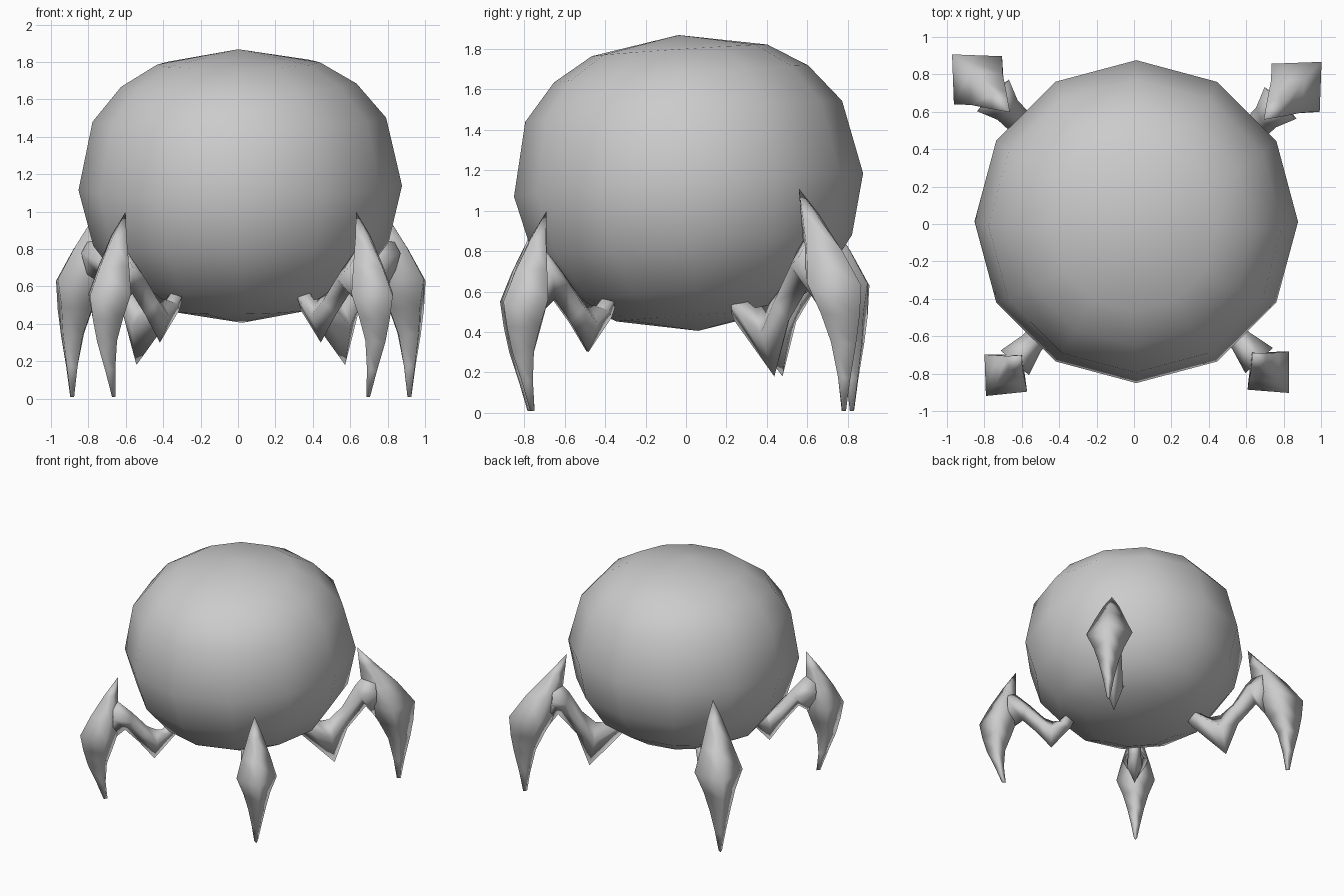
import bpy, bmesh, math
from mathutils import Vector, Matrix

if "Cube" in bpy.data.objects:
    bpy.data.objects.remove(bpy.data.objects["Cube"])

grey = bpy.data.materials.new("plain grey")
grey.diffuse_color = (0.6, 0.6, 0.6, 1)
grey.use_nodes = True
grey.node_tree.nodes["Principled BSDF"].inputs["Base Color"].default_value = grey.diffuse_color


def loft(bm, rings):
    """Skin a list of closed rings; a one-point ring makes a tip."""
    loops = [[bm.verts.new(p) for p in ring] for ring in rings]
    for a, b in zip(loops, loops[1:]):
        n = max(len(a), len(b))
        for i in range(n):
            j = (i + 1) % n
            if len(a) == 1:
                bm.faces.new((a[0], b[j], b[i]))
            elif len(b) == 1:
                bm.faces.new((a[i], a[j], b[0]))
            else:
                bm.faces.new((a[i], a[j], b[j], b[i]))
    for end in (loops[0], loops[-1]):
        if len(end) > 2:
            bm.faces.new(end)


def finish(name, bm, matrix):
    bmesh.ops.recalc_face_normals(bm, faces=bm.faces)
    mesh = bpy.data.meshes.new(name)
    bm.to_mesh(mesh)
    bm.free()
    mesh.transform(matrix)
    mesh.materials.append(grey)
    mesh.shade_smooth()
    obj = bpy.data.objects.new(name, mesh)
    bpy.context.collection.objects.link(obj)
    return obj


# Round body: twelve-sided lathe, tilted a little forward
profile = [(0, .733), (.435, .657), (.63, .54), (.785, .355), (.865, -.01),
           (.79, -.31), (.62, -.54), (.40, -.66), (0, -.733)]
bm = bmesh.new()
rings = []
for r, z in profile:
    count = 12 if r else 1
    rings.append([Vector((r * math.cos(i * math.tau / 12),
                          r * math.sin(i * math.tau / 12), z)) for i in range(count)])
loft(bm, rings)
finish("body", bm, Matrix.Translation((.012, .012, 1.137))
       @ Matrix.Rotation(math.radians(3.8), 4, 'X') @ Matrix.Rotation(-.014, 4, 'Y'))

# Blade sections: height, outer reach, middle reach, inner reach, half width
front_blade = [(.86, 1.04, .99, .935, .055), (.70, 1.145, 1.03, .93, .108),
               (.55, 1.225, 1.063, .93, .151), (.42, 1.20, 1.07, .975, .10),
               (.30, 1.165, 1.08, 1.02, .066), (.15, 1.10, 1.06, 1.03, .036),
               (.01, 1.045, 1.03, 1.015, .013)]
back_blade = [(.97, 1.02, .97, .90, .06), (.80, 1.19, 1.06, .92, .12),
              (.63, 1.322, 1.126, .96, .182), (.48, 1.31, 1.16, 1.05, .12),
              (.34, 1.285, 1.19, 1.12, .08), (.17, 1.245, 1.20, 1.16, .042),
              (.01, 1.215, 1.20, 1.185, .013)]
# Arm sections: top reach, top height, bottom reach, bottom height, half width
front_arm = [(.99, .85, .99, .48, .10), (.83, .70, .88, .56, .065), (.71, .57, .775, .45, .06),
             (.64, .535, .655, .30, .06), (.60, .53, .50, .47, .05), (.54, .59, .46, .56, .05)]
back_arm = [(1.0, .95, 1.03, .52, .12), (.87, .80, .95, .62, .075), (.77, .63, .81, .45, .07),
            (.67, .535, .714, .18, .07), (.58, .52, .44, .45, .06), (.51, .56, .39, .53, .06)]


def leg(name, degrees, shift, blade, tip, arm):
    place = Matrix.Translation((*shift, 0)) @ Matrix.Rotation(math.radians(degrees), 4, 'Z')
    # Curved blade with a diamond section
    bm = bmesh.new()
    loft(bm, [[Vector((tip[0], 0, tip[1]))]] + [
        [Vector(p) for p in ((o, 0, z), (m, w, z + .01), (i, 0, z), (m, -w, z + .01))]
        for z, o, m, i, w in blade])
    finish(name + "_blade", bm, place)
    # Inner arm with a knee spike pointing down
    bm = bmesh.new()
    rings = []
    for tr, tz, br, bz, w in arm:
        mid = Vector((tr, 0, tz)).lerp(Vector((br, 0, bz)), .4)
        side = Vector((0, w, 0))
        rings.append([Vector((tr, 0, tz)), mid + side, Vector((br, 0, bz)), mid - side])
    loft(bm, rings)
    finish(name + "_arm", bm, place)


leg("front_right_leg", -47.5, (0, 0), front_blade, (.934, 1.0), front_arm)
leg("front_left_leg", 229, (.012, .005), front_blade, (.934, 1.0), front_arm)
leg("back_right_leg", 45, (.068, -.068), back_blade, (.885, 1.11), back_arm)
leg("back_left_leg", 135, (-.038, -.028), back_blade, (.885, 1.11), back_arm)
